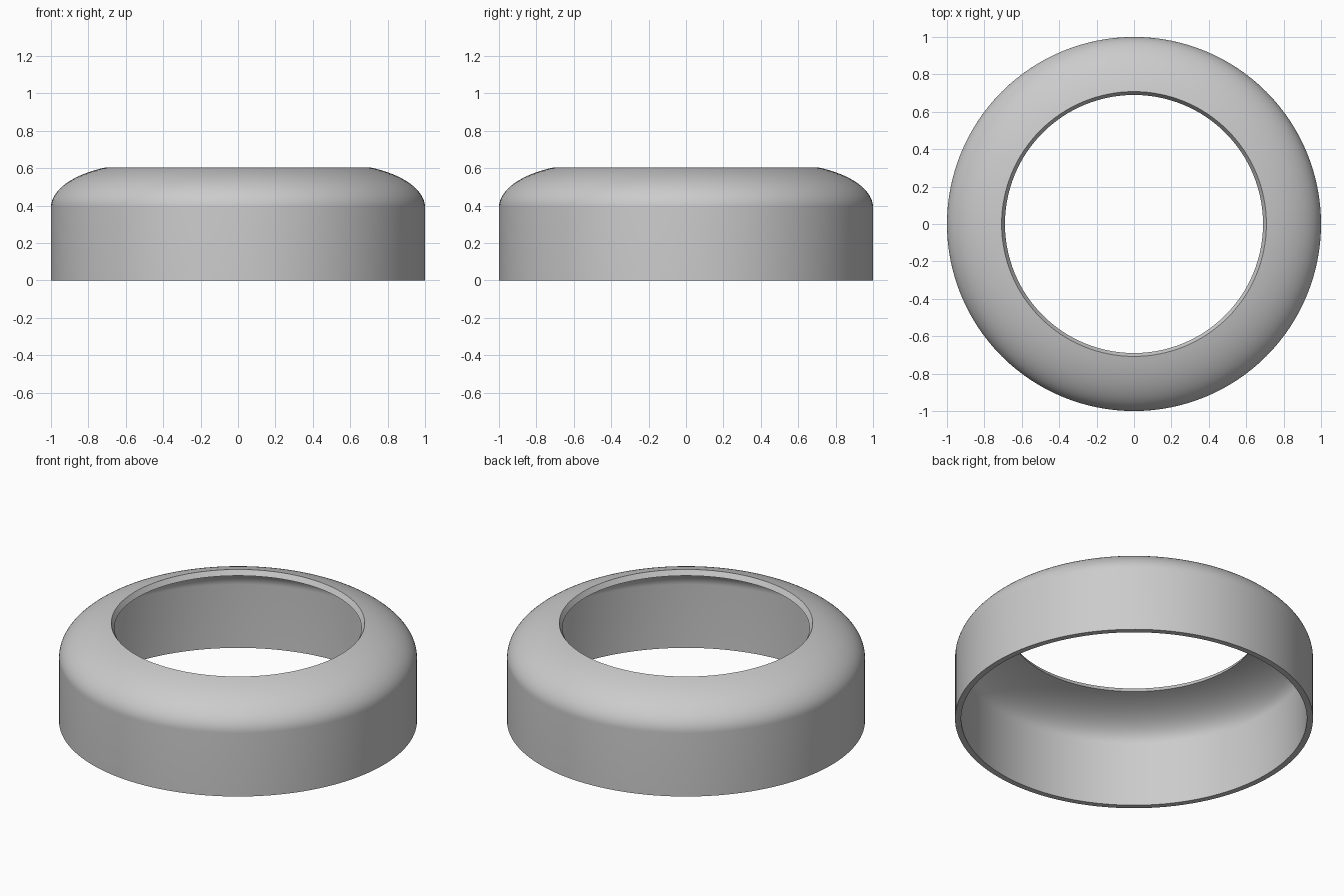
import bpy, bmesh, math

cube = bpy.data.objects.get("Cube")
if cube:
    bpy.data.objects.remove(cube, do_unlink=True)

SEGMENTS = 128
ARC_STEPS = 20
SHOULDER_Z = 0.39      # where the straight wall ends
ARC_CENTRE = 0.5       # radial centre of the shoulder ellipse
WALL = 0.034


def shoulder(rx, rz, r_end):
    """Elliptical arc from the wall up to the opening, as (radius, height)."""
    end = math.acos((r_end - ARC_CENTRE) / rx)
    angles = [end * i / ARC_STEPS for i in range(ARC_STEPS + 1)]
    return [(ARC_CENTRE + rx * math.cos(a), SHOULDER_Z + rz * math.sin(a)) for a in angles]


# Closed cross-section: outer skin up, sloped lip, inner skin down
outer = [(1.0, 0.0)] + shoulder(0.5, 0.235, 0.708)
inner = [(1.0 - WALL, 0.0)] + shoulder(0.5 - WALL, 0.235 - WALL, 0.69)
profile = outer + inner[::-1]

# Revolve the section around z
bm = bmesh.new()
verts = [bm.verts.new((r, 0, z)) for r, z in profile]
edges = [bm.edges.new((v, verts[(i + 1) % len(verts)])) for i, v in enumerate(verts)]
bmesh.ops.spin(bm, geom=verts + edges, cent=(0, 0, 0), axis=(0, 0, 1),
               angle=math.tau, steps=SEGMENTS)
bmesh.ops.remove_doubles(bm, verts=bm.verts, dist=0.0001)
bmesh.ops.recalc_face_normals(bm, faces=bm.faces)
mesh = bpy.data.meshes.new("ring_cover")
bm.to_mesh(mesh)
bm.free()

# Plain grey finish
colour = (0.6, 0.6, 0.6, 1)
grey = bpy.data.materials.new("light_grey")
grey.use_nodes = True
grey.diffuse_color = colour
grey.node_tree.nodes["Principled BSDF"].inputs["Base Color"].default_value = colour
mesh.materials.append(grey)

ring = bpy.data.objects.new("ring_cover", mesh)
bpy.context.collection.objects.link(ring)
bpy.ops.object.select_all(action="DESELECT")
ring.select_set(True)
bpy.context.view_layer.objects.active = ring
bpy.ops.object.shade_smooth_by_angle(angle=math.radians(30))
